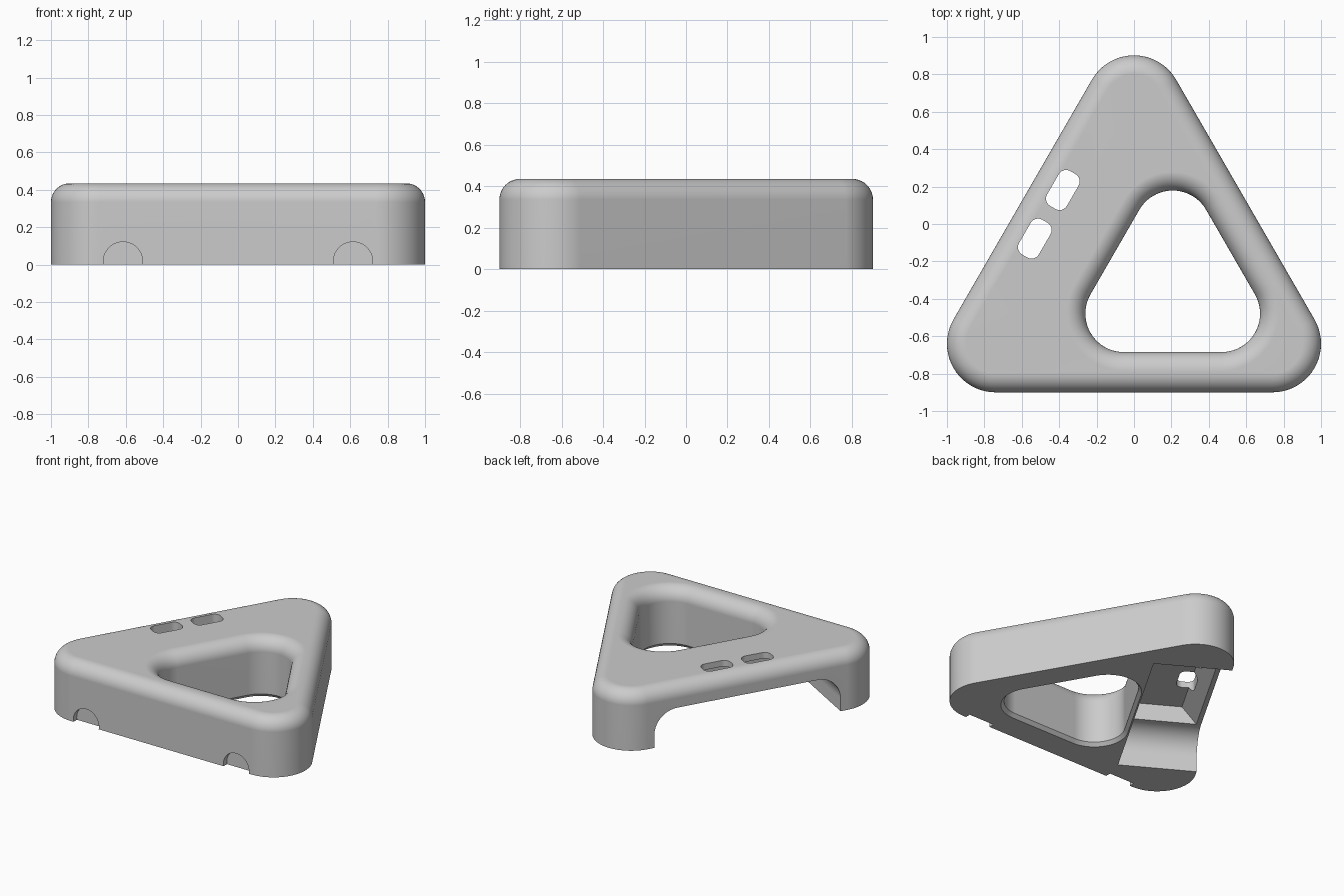
import bpy, bmesh
from math import sin, cos, pi, radians, sqrt
from mathutils import Matrix, Vector

if "Cube" in bpy.data.objects:
    bpy.data.objects.remove(bpy.data.objects["Cube"], do_unlink=True)

HEIGHT = 0.435
FILLET = 0.1
ARC = 20          # segments in each rounded corner

grey = bpy.data.materials.new("light_grey")
grey.use_nodes = True
grey.diffuse_color = (0.6, 0.6, 0.6, 1)
grey.node_tree.nodes["Principled BSDF"].inputs["Base Color"].default_value = (0.6, 0.6, 0.6, 1)


def make_object(name, bm):
    bmesh.ops.recalc_face_normals(bm, faces=bm.faces)
    mesh = bpy.data.meshes.new(name)
    bm.to_mesh(mesh)
    bm.free()
    mesh.materials.append(grey)
    obj = bpy.data.objects.new(name, mesh)
    bpy.context.collection.objects.link(obj)
    return obj


def rounded_triangle(cx, base_y, side, radius):
    """Outline of an equilateral triangle whose corner arcs have this radius."""
    corners = [(cx + side / 2, base_y, -90), (cx, base_y + side * sqrt(3) / 2, 30),
               (cx - side / 2, base_y, 150)]
    return [(x + radius * cos(a), y + radius * sin(a))
            for x, y, start in corners
            for a in [radians(start + 120 * i / ARC) for i in range(ARC + 1)]]


def loft(name, outlines, closed=False):
    """Skin a list of equal-length 3D outlines; cap the ends unless closed."""
    bm = bmesh.new()
    rings = [[bm.verts.new(p) for p in line] for line in outlines]
    pairs = list(zip(rings, rings[1:]))
    if closed:
        pairs.append((rings[-1], rings[0]))
    else:
        bm.faces.new(rings[0])
        bm.faces.new(rings[-1])
    for a, b in pairs:
        for i in range(len(a)):
            j = (i + 1) % len(a)
            bm.faces.new((a[i], a[j], b[j], b[i]))
    return make_object(name, bm)


def at_height(outline, z):
    return [(x, y, z) for x, y in outline]


# Triangular ring with rounded top edges inside and out
quarter = [pi / 2 * i / 10 for i in range(11)]
outer = [(0, 0)] + [(FILLET * (1 - cos(a)), HEIGHT - FILLET * (1 - sin(a))) for a in quarter]
inner = [(o, z) for o, z in outer[:0:-1]] + [(0, 0.025), (0.022, 0)]
rings = [at_height(rounded_triangle(0, -0.64, 1.48, 0.26 - o), z) for o, z in outer]
rings += [at_height(rounded_triangle(0.207, -0.479, 0.522, 0.206 + o), z) for o, z in inner]
body = loft("triangular_body", rings, closed=True)

# Frame of the slanted side: x runs along it, y points outward
side_frame = Matrix.Translation(Vector((-0.595, 0.13, 0))) @ Matrix.Rotation(radians(60), 4, 'Z')
cutters = []

# Wide notch under the slanted side, with rounded upper ends
half = [(0.69, -0.1)] + [(0.52 + 0.17 * cos(a), 0.095 + 0.17 * sin(a)) for a in quarter]
profile = half + [(-s, z) for s, z in reversed(half)]
notch = loft("notch_cutter", [[(s, y, z) for s, z in profile] for y in (0.1, -0.535)])
notch.matrix_world = side_frame
cutters.append(notch)

# Deeper pocket in the notch ceiling, with a sloping outer wall
pocket = loft("pocket_cutter", [
    [(-0.515, y, z), (0.515, y, z), (0.515, -0.53, z), (-0.515, -0.53, z)]
    for y, z in ((-0.02, 0.25), (-0.13, 0.39))])
pocket.matrix_world = side_frame
cutters.append(pocket)


# Two rounded slots through the top
def rounded_rectangle(cx, cy, length, width, r):
    return [(cx + sx * (length / 2 - r) + r * cos(a), cy + sy * (width / 2 - r) + r * sin(a))
            for sx, sy, start in ((1, 1, 0), (-1, 1, 90), (-1, -1, 180), (1, -1, 270))
            for a in [radians(start + 15 * i) for i in range(7)]]


for s in (-0.148, 0.152):
    outline = rounded_rectangle(s, -0.16, 0.215, 0.122, 0.045)
    slot = loft("slot_cutter", [at_height(outline, z) for z in (0.2, 0.6)])
    slot.matrix_world = side_frame
    cutters.append(slot)

# Shallow arched recesses at the foot of the front
for x in (-0.615, 0.615):
    bm = bmesh.new()
    bmesh.ops.create_cone(bm, cap_ends=True, segments=48, radius1=0.105, radius2=0.105, depth=0.2,
                          matrix=Matrix.Translation((x, -0.96, 0.017)) @ Matrix.Rotation(pi / 2, 4, 'X'))
    cutters.append(make_object("recess_cutter", bm))

# Cut everything out of the body
bpy.context.view_layer.update()
bpy.ops.object.select_all(action='DESELECT')
bpy.context.view_layer.objects.active = body
body.select_set(True)
for cutter in cutters:
    cutter.hide_render = True
    mod = body.modifiers.new("cut", 'BOOLEAN')
    mod.operation = 'DIFFERENCE'
    mod.solver = 'EXACT'
    mod.object = cutter
    bpy.ops.object.modifier_apply(modifier=mod.name)
    bpy.data.objects.remove(cutter, do_unlink=True)

# Smooth fillets with crisp edges
bpy.ops.object.shade_smooth_by_angle(angle=radians(30))
weighted = body.modifiers.new("weighted_normals", 'WEIGHTED_NORMAL')
weighted.keep_sharp = True
